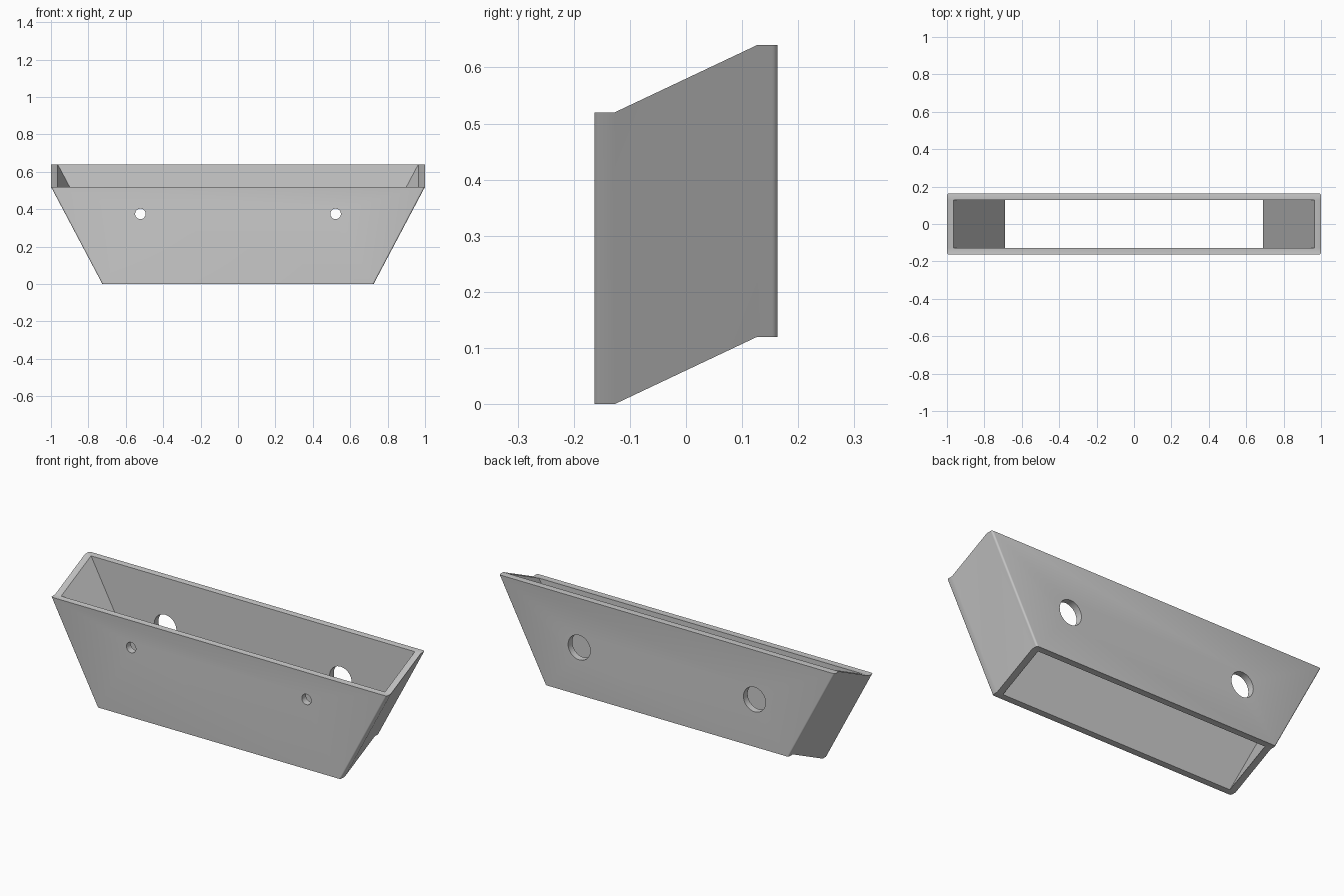
import bpy, bmesh, math

cube = bpy.data.objects.get("Cube")
if cube:
    bpy.data.objects.remove(cube)

HALF_X, HALF_Y, WALL = 1.0, 0.163, 0.036
HEIGHT, RISE, TAPER, ROUND = 0.52, 0.12, 0.275, 0.01
IN_X, IN_Y = HALF_X - WALL, HALF_Y - WALL

grey = bpy.data.materials.new("plain grey")
grey.use_nodes = True
colour = (0.6, 0.6, 0.6, 1)
grey.diffuse_color = colour
grey.node_tree.nodes["Principled BSDF"].inputs["Base Color"].default_value = colour


def shift(y):
    """Height offset: level on the panels, sloping between them."""
    return RISE * (max(-IN_Y, min(IN_Y, y)) + IN_Y) / (2 * IN_Y)


# Flat plan of the frame: front and back strips, then the two sides
bm = bmesh.new()


def plan_face(points):
    bm.faces.new([bm.verts.new((x, y, 0)) for x, y in points])


arc = [(HALF_X - ROUND + ROUND * math.cos(a), HALF_Y - ROUND + ROUND * math.sin(a))
       for a in [i * math.pi / 8 for i in range(5)]]
strip = [(HALF_X, IN_Y)] + arc
strip += [(-x, y) for x, y in reversed(strip)] + [(-IN_X, IN_Y), (IN_X, IN_Y)]
for s in (1, -1):
    plan_face([(x, s * y) for x, y in strip])
    plan_face([(s * IN_X, -IN_Y), (s * HALF_X, -IN_Y), (s * HALF_X, IN_Y), (s * IN_X, IN_Y)])
bmesh.ops.remove_doubles(bm, verts=bm.verts[:], dist=1e-5)

# Raise the plan, then taper the bottom and slope the whole shell
base = bm.verts[:]
raised = bmesh.ops.extrude_face_region(bm, geom=bm.faces[:], use_keep_orig=True)["geom"]
top = [v for v in raised if isinstance(v, bmesh.types.BMVert)]
for v in top:
    v.co.z = HEIGHT
for v in base:
    v.co.x -= math.copysign(TAPER, v.co.x)
for v in bm.verts:
    v.co.z += shift(v.co.y)
bmesh.ops.recalc_face_normals(bm, faces=bm.faces[:])
mesh = bpy.data.meshes.new("tapered_frame")
bm.to_mesh(mesh)
bm.free()
mesh.materials.append(grey)
frame = bpy.data.objects.new("tapered_frame", mesh)
bpy.context.collection.objects.link(frame)

# Small screw holes in the front panel, large access holes in the back
cutters = []
for side, x in (("left", 0.522), ("right", -0.522)):
    for place, radius, y in (("front", 0.028, -HALF_Y), ("back", 0.066, HALF_Y)):
        bpy.ops.mesh.primitive_cylinder_add(vertices=40, radius=radius, depth=0.15,
                                            location=(x, y, 0.375), rotation=(math.pi / 2, 0, 0))
        cutter = bpy.context.object
        cutter.name = f"{side}_{place}_hole_cutter"
        cutter.data.materials.append(grey)
        cutter.hide_render = True
        cutters.append(cutter)
        mod = frame.modifiers.new(cutter.name, "BOOLEAN")
        mod.operation, mod.solver, mod.object = "DIFFERENCE", "EXACT", cutter

# Apply the cuts and smooth the rounded corners
bpy.ops.object.select_all(action="DESELECT")
frame.select_set(True)
bpy.context.view_layer.objects.active = frame
for mod in list(frame.modifiers):
    bpy.ops.object.modifier_apply(modifier=mod.name)
for cutter in cutters:
    bpy.data.objects.remove(cutter)
bpy.ops.object.shade_smooth_by_angle(angle=math.radians(30))
